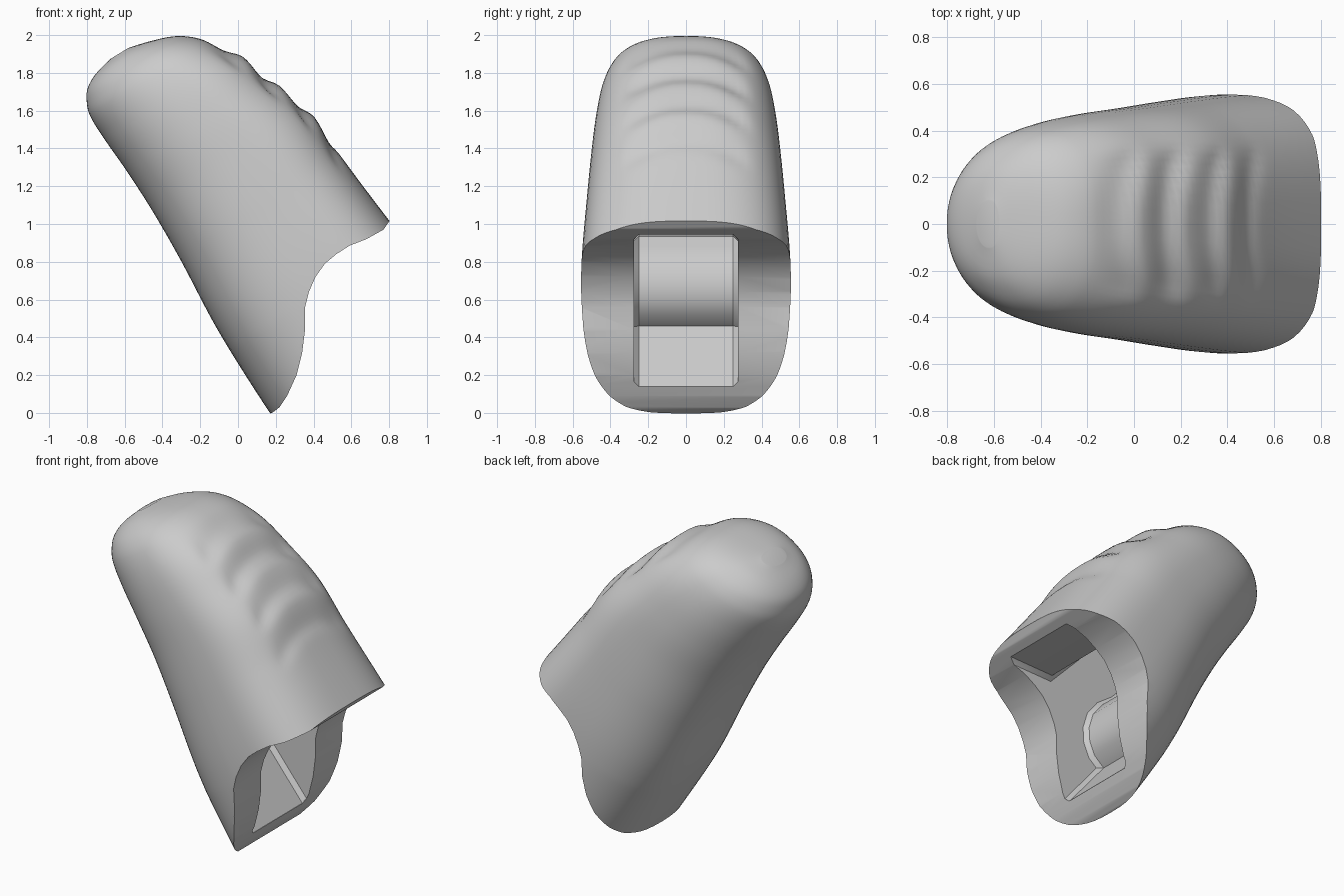
import bpy, bmesh, math
from mathutils import Vector

if "Cube" in bpy.data.objects:
    bpy.data.objects.remove(bpy.data.objects["Cube"], do_unlink=True)

mat = bpy.data.materials.new("matte_grey")
mat.use_nodes = True
GREY = (0.6, 0.6, 0.6, 1)
mat.diffuse_color = GREY
mat.node_tree.nodes["Principled BSDF"].inputs["Base Color"].default_value = GREY

# The body leans: 'along' follows the back wall, 'across' points to the front
ORIGIN = Vector((0.18, 0, 0))
ALONG = Vector((-0.522, 0, 0.853))
ACROSS = Vector((0.853, 0, 0.522))

# Sections: distance along, back edge, front edge, half width
SECTIONS = [
    (-0.25, 0.0, 1.14, 0.56), (0.2, -0.015, 1.1, 0.56), (0.55, -0.015, 1.06, 0.553),
    (0.95, 0.01, 1.022, 0.525), (1.25, 0.018, 1.005, 0.5), (1.5, 0.012, 0.925, 0.476),
    (1.7, 0.0, 0.85, 0.445), (1.85, 0.0, 0.75, 0.4), (1.93, 0.03, 0.665, 0.35),
    (1.98, 0.07, 0.58, 0.29), (2.02, 0.147, 0.46, 0.21), (2.045, 0.25, 0.36, 0.1)]
# Grooves: distance along, depth
GROOVES = ((1.06, 0.014), (1.31, 0.026), (1.54, 0.03), (1.77, 0.026))
SIDES = 72


def section_at(s):
    """Smoothly interpolated section (back, front, half width)."""
    i = max(k for k in range(len(SECTIONS) - 1) if SECTIONS[k][0] <= s)
    p = [SECTIONS[min(max(k, 0), len(SECTIONS) - 1)] for k in range(i - 1, i + 3)]
    h = p[2][0] - p[1][0]
    t = (s - p[1][0]) / h
    out = []
    for c in (1, 2, 3):
        m0 = h * (p[2][c] - p[0][c]) / (p[2][0] - p[0][0])
        m1 = h * (p[3][c] - p[1][c]) / (p[3][0] - p[1][0])
        out.append((2*t**3 - 3*t*t + 1) * p[1][c] + (t**3 - 2*t*t + t) * m0
                   + (3*t*t - 2*t**3) * p[2][c] + (t**3 - t*t) * m1)
    return out


def groove_depth(s, y):
    """Crescent grooves: steep on one side, fading at the ends."""
    fade = min(max((0.36 - abs(y)) / 0.12, 0), 1)
    fade = fade * fade * (3 - 2 * fade)
    depth = 0
    for place, amount in GROOVES:
        d = s + 1.1 * y * y - place
        depth = max(depth, amount * math.exp(-(d / (0.05 if d < 0 else 0.1)) ** 2))
    return depth * fade


def spow(v, e):
    return math.copysign(abs(v) ** e, v)


def make_object(name, bm):
    bmesh.ops.recalc_face_normals(bm, faces=bm.faces)
    mesh = bpy.data.meshes.new(name)
    bm.to_mesh(mesh)
    bm.free()
    mesh.materials.append(mat)
    ob = bpy.data.objects.new(name, mesh)
    bpy.context.collection.objects.link(ob)
    return ob


# Lofted shell: boxy at the open front, rounder towards the back and the tip
bm = bmesh.new()
first, last = SECTIONS[0][0], SECTIONS[-1][0]
stations = [first + (1.85 - first) * k / 80 for k in range(80)]
stations += [1.85 + (last - 1.85) * math.sin(math.pi / 2 * k / 14) for k in range(14)]
stations.append(last - 1e-5)
rings = []
for s in stations:
    back, front, half = section_at(s)
    mid = back + 0.56 * (front - back)
    roundness = min(max((s - 0.4) / 1.5, 0), 1)
    ring = []
    for k in range(SIDES):
        a = 2 * math.pi * k / SIDES
        facing_front = math.cos(a) > 0
        power = (0.66 if facing_front else 0.78) + 0.18 * roundness
        y = half * spow(math.sin(a), power)
        r = mid + (front - mid if facing_front else mid - back) * spow(math.cos(a), power)
        if facing_front:
            r -= groove_depth(s, y)
        ring.append(bm.verts.new(ORIGIN + ALONG * s + ACROSS * r + Vector((0, y, 0))))
    rings.append(ring)
for low, high in zip(rings, rings[1:]):
    for k in range(SIDES):
        n = (k + 1) % SIDES
        bm.faces.new((low[k], low[n], high[n], high[k]))
bm.faces.new(rings[0])
bm.faces.new(rings[-1])
body = make_object("grooved_cap", bm)


def cut_prism(profile, half, chamfer=0):
    """Subtract an x-z profile, extruded across y, from the body."""
    bm = bmesh.new()
    face = bm.faces.new([bm.verts.new((x, -half, z)) for x, z in profile])
    ext = bmesh.ops.extrude_face_region(bm, geom=[face])
    bmesh.ops.translate(bm, vec=(0, 2 * half, 0),
                        verts=[v for v in ext["geom"] if isinstance(v, bmesh.types.BMVert)])
    if chamfer:
        rims = [e for e in bm.edges if abs(e.verts[0].co.y - e.verts[1].co.y) < half]
        bmesh.ops.bevel(bm, geom=rims, offset=chamfer, segments=1, affect='EDGES')
    cutter = make_object("cutter", bm)
    cutter.hide_render = True
    mod = body.modifiers.new("cut", 'BOOLEAN')
    mod.operation, mod.solver, mod.object = 'DIFFERENCE', 'EXACT', cutter
    bpy.context.view_layer.update()
    dg = bpy.context.evaluated_depsgraph_get()
    mesh = bpy.data.meshes.new_from_object(body.evaluated_get(dg))
    body.modifiers.clear()
    body.data = mesh
    bpy.data.objects.remove(cutter, do_unlink=True)


# Curved rim at the open end
cut_prism([(0.805, 1.02), (0.77, 0.97), (0.68, 0.92), (0.59, 0.885), (0.52, 0.84), (0.46, 0.79),
           (0.41, 0.72), (0.375, 0.64), (0.355, 0.56), (0.355, 0.44), (0.34, 0.32),
           (0.31, 0.2), (0.26, 0.09), (0.22, 0.03), (0.185, 0.003), (0.1, -0.03),
           (0.1, -0.6), (1.6, -0.6), (1.6, 1.02)], 0.9)

# Socket: sloping floor, bulging wall, short ceiling, then a shaft towards the tip
cut_prism([(0.6, 0.14), (0.28, 0.14), (0.02, 0.46), (0.09, 0.52), (0.125, 0.6), (0.13, 0.69),
           (0.1, 0.79), (0.03, 0.88), (-0.08, 0.96), (-0.3, 1.2), (-0.05, 1.42),
           (0.41, 0.935), (0.72, 0.945), (0.9, 0.9)], 0.275, 0.025)

# Smooth shading with sharp rims
bpy.context.view_layer.objects.active = body
body.select_set(True)
bpy.ops.object.shade_smooth_by_angle(angle=math.radians(35))
